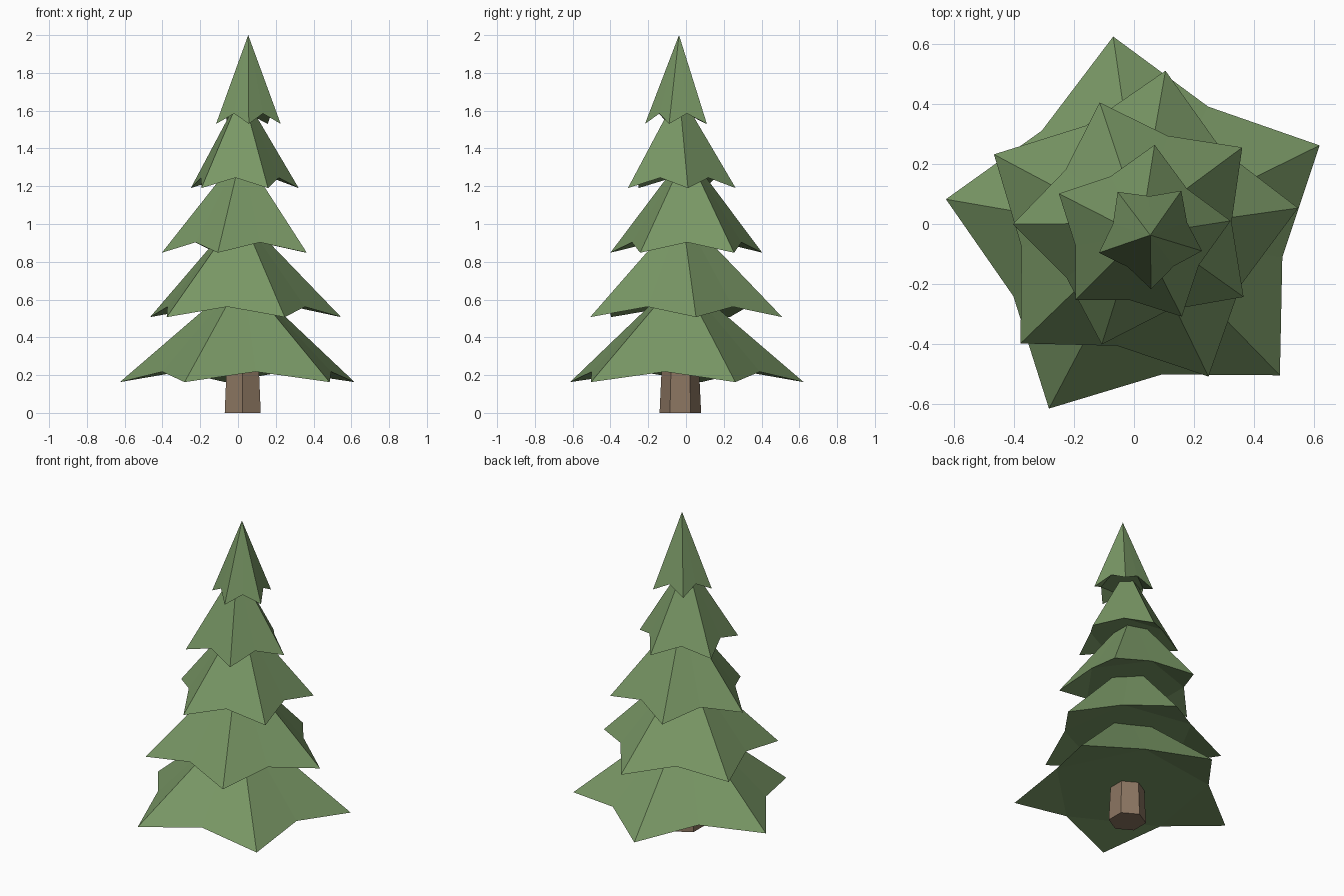
import bpy, bmesh
from math import radians, cos, sin

if "Cube" in bpy.data.objects:
    bpy.data.objects.remove(bpy.data.objects["Cube"])


def material(name, rgb):
    m = bpy.data.materials.new(name)
    m.diffuse_color = (*rgb, 1)
    m.use_nodes = True
    m.node_tree.nodes["Principled BSDF"].inputs["Base Color"].default_value = m.diffuse_color
    return m


def finish(bm, name, mat):
    bmesh.ops.recalc_face_normals(bm, faces=bm.faces)
    me = bpy.data.meshes.new(name)
    bm.to_mesh(me)
    bm.free()
    me.materials.append(mat)
    ob = bpy.data.objects.new(name, me)
    bpy.context.collection.objects.link(ob)


def star_tier(name, x, y, z, radius, height, turn, mat):
    """Five-pointed cone with drooping tips and a closed underside."""
    bm = bmesh.new()
    ring = []
    for i in range(10):
        a = radians(turn + 36 * i)
        notch = i % 2
        r = radius * (0.72 if notch else 1)
        ring.append(bm.verts.new((x + r * cos(a), y + r * sin(a), z + 0.055 * notch)))
    apex = bm.verts.new((x, y, z + height))
    for i in range(10):
        bm.faces.new((ring[i], ring[(i + 1) % 10], apex))
    for i in range(0, 10, 2):
        bm.faces.new((ring[i - 1], ring[i], ring[i + 1]))
    bm.faces.new(ring[1::2])
    finish(bm, name, mat)


green = material("needles", (0.19, 0.31, 0.13))
brown = material("bark", (0.26, 0.18, 0.12))

# Foliage tiers: centre x, y, tip height, radius, cone height, rotation
tiers = [
    (0.025, -0.03, 0.163, 0.66, 0.56, 26.2),
    (0.011, -0.022, 0.507, 0.54, 0.555, 8),
    (0.02, 0.003, 0.848, 0.423, 0.535, 36.5),
    (0.021, -0.037, 1.19, 0.304, 0.51, 9),
    (0.054, -0.037, 1.53, 0.18, 0.47, 55),
]
for i, t in enumerate(tiers):
    star_tier(f"foliage_tier_{i + 1}", *t, green)

# Six-sided tapered trunk
bm = bmesh.new()
rings = []
for z, r in ((0, 0.11), (0.36, 0.093)):
    rings.append([bm.verts.new((0.025 + r * cos(radians(30 + 60 * i)),
                                -0.03 + r * sin(radians(30 + 60 * i)), z)) for i in range(6)])
low, high = rings
for i in range(6):
    j = (i + 1) % 6
    bm.faces.new((low[i], low[j], high[j], high[i]))
bm.faces.new(low)
bm.faces.new(high)
finish(bm, "trunk", brown)
